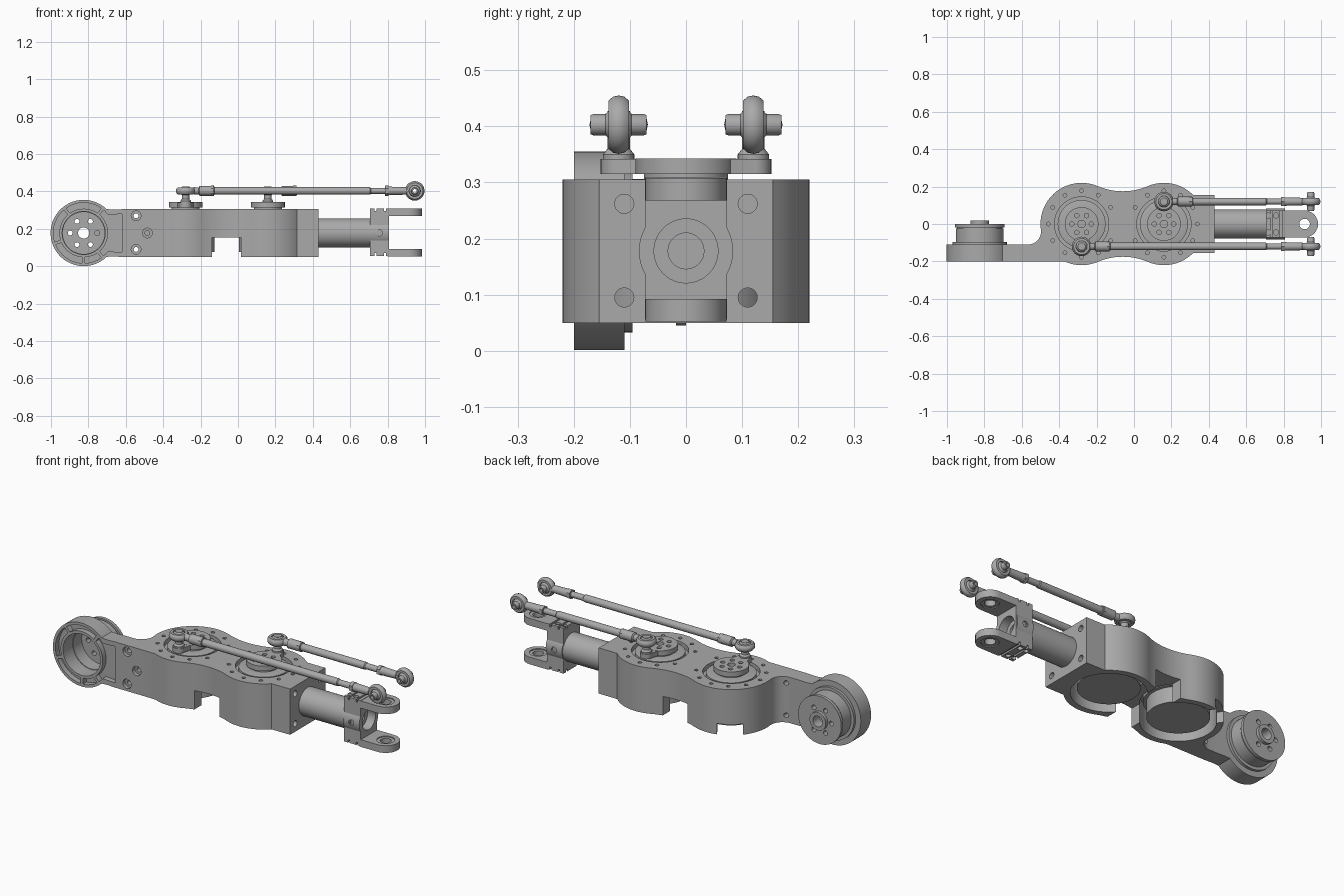
import bpy, bmesh
from math import sin, cos, pi, radians
from mathutils import Matrix, Vector

if "Cube" in bpy.data.objects:
    bpy.data.objects.remove(bpy.data.objects["Cube"])

grey = bpy.data.materials.new("machined_grey")
grey.use_nodes = True
grey.diffuse_color = (0.4, 0.4, 0.4, 1)
grey.node_tree.nodes["Principled BSDF"].inputs["Base Color"].default_value = (0.4, 0.4, 0.4, 1)

TURN = {"Z": Matrix(), "X": Matrix.Rotation(pi / 2, 4, "Y"), "Y": Matrix.Rotation(-pi / 2, 4, "X")}


def finish(name, bm):
    bmesh.ops.remove_doubles(bm, verts=bm.verts, dist=1e-5)
    bmesh.ops.recalc_face_normals(bm, faces=bm.faces)
    mesh = bpy.data.meshes.new(name)
    bm.to_mesh(mesh)
    bm.free()
    mesh.materials.append(grey)
    ob = bpy.data.objects.new(name, mesh)
    bpy.context.collection.objects.link(ob)
    return ob


def lathe(name, prof, loc, axis="Z", closed=False, n=48):
    """Spin (radius, height) points round an axis."""
    bm = bmesh.new()
    vs = [bm.verts.new((r, 0, h)) for r, h in prof]
    es = [bm.edges.new(p) for p in zip(vs, vs[1:])]
    if closed:
        es.append(bm.edges.new((vs[-1], vs[0])))
    bmesh.ops.spin(bm, geom=vs + es, cent=(0, 0, 0), axis=(0, 0, 1), angle=2 * pi, steps=n)
    bm.transform(Matrix.Translation(loc) @ TURN[axis])
    return finish(name, bm)


def cyl(name, r, h, loc, axis="Z", n=48):
    return lathe(name, [(0, 0), (r, 0), (r, h), (0, h)], loc, axis, n=n)


def tube(name, r0, r1, h, loc, axis="Z"):
    return lathe(name, [(r0, 0), (r1, 0), (r1, h), (r0, h)], loc, axis, True)


def prism(name, pts, lo, hi, axis="Z"):
    """Extrude a 2D outline along z, or an x-z outline along y."""
    bm = bmesh.new()
    place = (lambda a, b: (a, b, lo)) if axis == "Z" else (lambda a, b: (a, lo, b))
    f = bm.faces.new([bm.verts.new(place(*p)) for p in pts])
    top = bmesh.ops.extrude_face_region(bm, geom=[f])["geom"]
    step = Vector((0, 0, hi - lo)) if axis == "Z" else Vector((0, hi - lo, 0))
    bmesh.ops.translate(bm, vec=step, verts=[v for v in top if isinstance(v, bmesh.types.BMVert)])
    return finish(name, bm)


def box(name, x0, x1, y0, y1, z0, z1):
    return prism(name, [(x0, y0), (x1, y0), (x1, y1), (x0, y1)], z0, z1)


def arc(cx, cy, r, a0, a1, n=20):
    return [(cx + r * cos(radians(a0 + (a1 - a0) * i / n)),
             cy + r * sin(radians(a0 + (a1 - a0) * i / n))) for i in range(n + 1)]


def cut(ob, cutters):
    for c in cutters:
        m = ob.modifiers.new("cut", "BOOLEAN")
        m.operation, m.solver, m.object = "DIFFERENCE", "EXACT", c
    bpy.context.view_layer.update()
    dg = bpy.context.evaluated_depsgraph_get()
    mesh = bpy.data.meshes.new_from_object(ob.evaluated_get(dg))
    ob.modifiers.clear()
    ob.data = mesh
    for c in cutters:
        bpy.data.objects.remove(c)


def around(count, r, start=0):
    return [(r * cos(start + 2 * pi * i / count), r * sin(start + 2 * pi * i / count)) for i in range(count)]


HUBS = ((-0.28, -1, "left"), (0.16, 1, "right"))
MID = 0.178

# Main housing: two lobes, a waist, a square end and a foot for the arm
outline = (arc(0.16, 0, 0.22, 45, 113) + arc(-0.06, 0.515, 0.34, -67, -113)
           + arc(-0.28, 0, 0.22, 67, 187) + arc(-0.567, -0.04, 0.07, 8, -90, 10)
           + [(-0.62, -0.11), (-0.62, -0.2), (-0.4, -0.2)]
           + arc(-0.28, 0, 0.22, 246, 293) + arc(-0.06, -0.515, 0.34, 113, 67)
           + arc(0.16, 0, 0.22, 247, 315) + [(0.43, -0.155), (0.43, 0.155)])
housing = prism("housing", outline, 0.05, 0.305)
cutters = [box("c", -0.14, 0.015, -0.3, 0.3, 0, 0.155)]
for hx, s, _ in HUBS:
    cutters += [cyl("c", 0.187, 0.2, (hx, 0, 0), n=64), cyl("c", 0.145, 0.1, (hx, 0, 0.28), n=64)]
    cutters += [cyl("c", 0.01, 0.1, (hx + x, y, 0.29), n=12) for x, y in around(12, 0.178, pi / 6)
                if abs(hx + x + 0.06) > 0.05]
for y in (-0.11, 0.11):
    cutters += [cyl("c", 0.017, 0.2, (0.29, y, z), "X", 24) for z in (0.095, 0.262)]
slot = box("c", 0.1, 0.3, -0.065, 0.065, 0, 0.11)
slot.data.transform(Matrix.Translation((-0.28, 0, 0)) @ Matrix.Rotation(radians(123), 4, "Z"))
cutters.append(slot)
for x, z in ((-0.545, 0.27), (-0.545, 0.09), (-0.485, MID)):
    cutters += [cyl("c", 0.026, 0.04, (x, -0.22, z), "Y", 24), cyl("c", 0.013, 0.2, (x, -0.25, z), "Y", 16)]
cut(housing, cutters)

# Arm plate with a bored, pocketed ring
AX = -0.825
arm = prism("arm_plate", arc(AX, MID, 0.177, 46, 314, 64) + [(-0.66, 0.052), (-0.62, 0.05), (-0.62, 0.305),
            (-0.66, 0.303)], -0.2, -0.11, "Y")
pocket_end = prism("c", [(-0.71, 0.08), (-0.61, 0.075), (-0.605, 0.09), (-0.605, 0.265), (-0.61, 0.28),
                         (-0.71, 0.275)] + arc(AX, MID, 0.137, 40, -40), -0.25, -0.17, "Y")
cut(arm, [cyl("c", 0.115, 0.3, (AX, -0.3, MID), "Y", 64),
          tube("c", 0.13, 0.162, 0.08, (AX, -0.25, MID), "Y"), pocket_end])
for i, a in enumerate((52, 128, 200, 270, 308)):
    rib = box(f"ring_rib_{i}", 0.125, 0.168, -0.008, 0.008, -0.2, -0.165)
    rib.data.transform(Matrix.Translation((AX, 0, MID)) @ Matrix.Rotation(-radians(a), 4, "Y")
                       @ Matrix(((1, 0, 0, 0), (0, 0, 1, 0), (0, 1, 0, 0), (0, 0, 0, 1))))
    bm = bmesh.new()
    bm.from_mesh(rib.data)
    bmesh.ops.recalc_face_normals(bm, faces=bm.faces)
    bm.to_mesh(rib.data)
    bm.free()

# Wrist drive behind the ring
tube("drive_flange", 0.112, 0.145, 0.02, (AX, -0.115, MID), "Y")
tube("drive_wall", 0.112, 0.128, 0.075, (AX, -0.1, MID), "Y")
face = lathe("drive_face", [(0, -0.04), (0.122, -0.04), (0.122, -0.018), (0.133, -0.018), (0.133, 0),
                            (0.05, 0), (0.05, 0.018), (0, 0.018)], (AX, 0, MID), "Y", n=64)
cut(face, [cyl("c", 0.03, 0.2, (AX, -0.1, MID), "Y", 32)]
    + [cyl("c", 0.013, 0.2, (AX + x, -0.1, MID + z), "Y", 16) for x, z in around(6, 0.072)])


def rod_eye(name, loc, axis):
    lathe(name + "_eye", [(0.03, -0.018), (0.043, -0.018), (0.05, -0.01), (0.052, 0), (0.05, 0.01),
                          (0.043, 0.018), (0.03, 0.018)], loc, axis, True)
    lathe(name + "_ball", [(0.018, -0.024), (0.027, -0.016), (0.032, 0), (0.027, 0.016), (0.018, 0.024)],
          loc, axis, True)


# Output hubs, crank lugs and push rods
ROD_Z = 0.403
for hx, s, side in HUBS:
    cyl(side + "_lower_rotor", 0.155, 0.13, (hx, 0, 0.075), n=64)
    tube(side + "_lower_rim", 0.155, 0.172, 0.05, (hx, 0, 0.16))
    hub = lathe(side + "_hub", [(0, 0.27), (0.128, 0.27), (0.128, 0.3), (0.11, 0.304), (0.075, 0.304),
                                (0.075, 0.315), (0.09, 0.315), (0.09, 0.343), (0, 0.343)], (hx, 0, 0), n=64)
    cut(hub, [cyl("c", 0.02, 0.1, (hx, 0, 0.325), n=24)]
        + [cyl("c", 0.012, 0.1, (hx + x, y, 0.325), n=16) for x, y in around(6, 0.052)])
    lug = arc(hx, s * 0.12, 0.032, 0, 180 * s) + [(hx - 0.045, s * 0.07), (hx + 0.045, s * 0.07)]
    prism(side + "_crank_lug", lug, 0.315, 0.342)
    y = s * 0.12
    lathe(side + "_stud", [(0, 0.33), (0.028, 0.33), (0.028, 0.35), (0.02, 0.36), (0.02, 0.427), (0, 0.427)],
          (hx, y, 0), n=24)
    rod_eye(side + "_near", (hx, y, ROD_Z), "Z")
    # rod as one turned profile: shank, sleeve, rod, shank, nut, shank
    e = 0.945 - hx
    lathe(side + "_push_rod", [(0, 0.045), (0.02, 0.045), (0.018, 0.07), (0.026, 0.075), (0.026, 0.15),
                               (0.02, 0.155), (0.02, e - 0.24), (0.016, e - 0.235), (0.016, e - 0.16),
                               (0.023, e - 0.15), (0.02, e - 0.045), (0, e - 0.045)],
          (hx, y, ROD_Z), "X", n=24)
    cyl(side + "_front_nut", 0.028, 0.018, (0.787, y, ROD_Z), "X", 6)
    cyl(side + "_rear_nut", 0.028, 0.018, (hx + 0.135, y, ROD_Z), "X", 6)
    rod_eye(side + "_far", (0.945, y, ROD_Z), "Y")
    lathe(side + "_far_spacer", [(0.01, -0.05), (0.017, -0.05), (0.019, -0.045), (0.019, 0.045), (0.017, 0.05),
                                 (0.01, 0.05)], (0.945, y, ROD_Z), "Y", True, 24)

# Neck tube and clamp block
cyl("neck_tube", 0.078, 0.33, (0.42, 0, MID), "X", 64)
block = box("clamp_block", 0.705, 0.808, -0.073, 0.073, 0.056, 0.31)
cuts = [cyl("c", 0.057, 0.1, (0.76, 0, MID), "X"), cyl("c", 0.032, 0.2, (0.74, 0, MID), "X", 32)]
for z0, z1 in ((0.295, 0.35), (0, 0.071)):
    cuts += [box("c", x, x + 0.01, -0.1, 0.1, z0, z1) for x in (0.73, 0.78)]
    cuts += [cyl("c", 0.014, z1 - z0, (x, y, z0), n=16) for x in (0.718, 0.76) for y in (-0.045, 0.045)]
cut(block, cuts)
collar = tube("clamp_collar", 0.057, 0.084, 0.1, (0.707, 0, MID), "X")
cut(collar, [cyl("c", 0.016, 0.3, (0.757, -0.15, MID), "Y", 24)])

# Fork prongs with bushings
for z, part in ((0.052, "lower"), (0.268, "upper")):
    prong = prism(part + "_prong", arc(0.912, 0, 0.072, -90, 90, 32) + [(0.8, 0.072), (0.8, -0.072)], z, z + 0.04)
    cut(prong, [cyl("c", 0.045, 0.2, (0.912, 0, z - 0.1), n=32)])
    tube(part + "_bushing", 0.028, 0.046, 0.03, (0.912, 0, z + 0.005))

# Smooth round surfaces, crisp edges
for ob in bpy.context.scene.objects:
    ob.select_set(ob.type == "MESH")
bpy.context.view_layer.objects.active = housing
bpy.ops.object.shade_smooth_by_angle(angle=radians(30))
